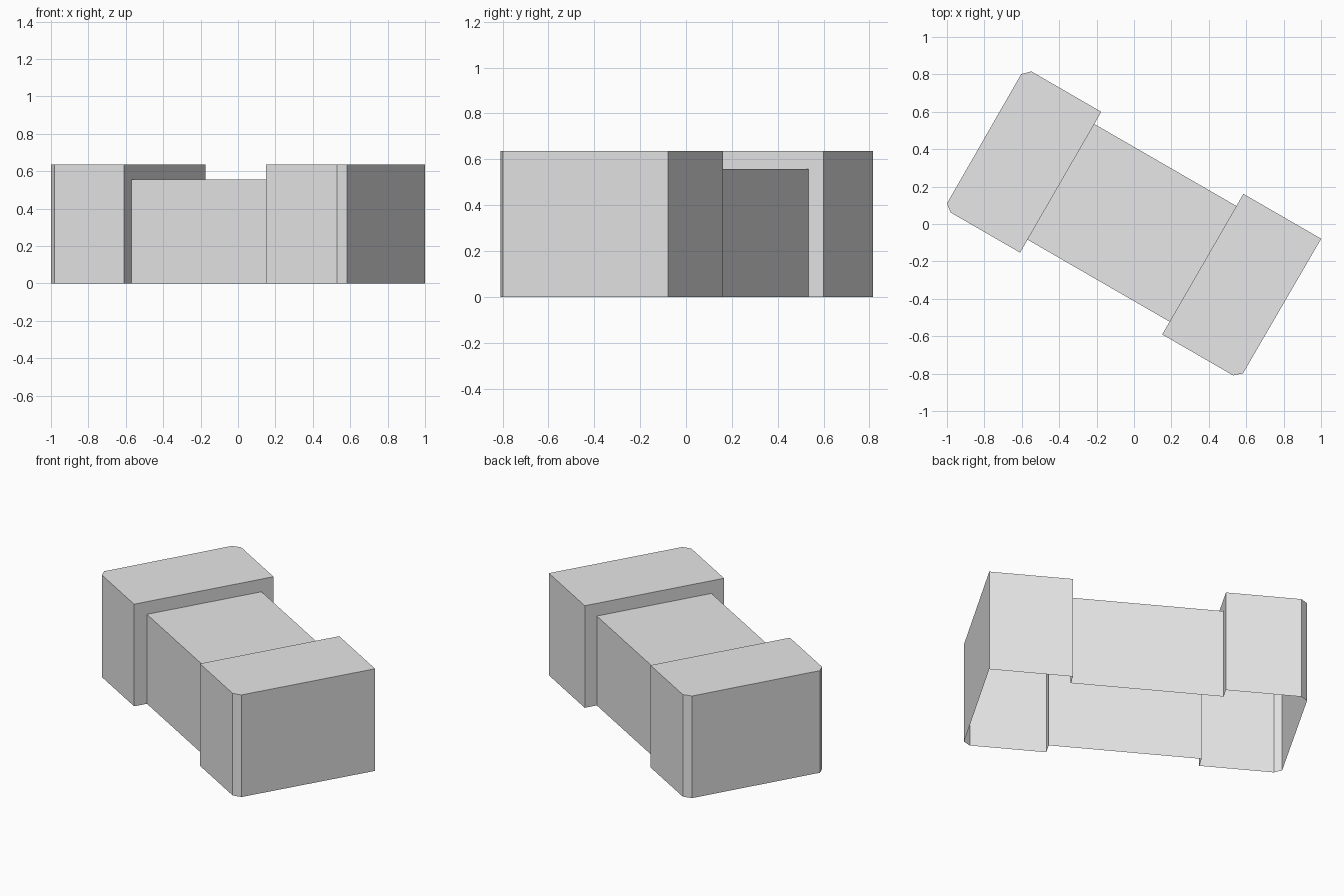
import bpy
import bmesh
from math import radians
from mathutils import Matrix

cube = bpy.data.objects.get("Cube")
if cube:
    bpy.data.objects.remove(cube, do_unlink=True)

BLOCK_TOP = 0.636
BRIDGE_TOP = 0.557
BRIDGE_HALF = 0.357
TURN = Matrix.Rotation(radians(-30), 4, "Z")

grey = bpy.data.materials.new("light grey")
grey.diffuse_color = (0.8, 0.8, 0.8, 1)
grey.use_nodes = True
grey.node_tree.nodes["Principled BSDF"].inputs["Base Color"].default_value = (0.8, 0.8, 0.8, 1)


def add_object(name, faces):
    """Make an open shell from faces given as lists of points."""
    bm = bmesh.new()
    for points in faces:
        bm.faces.new([bm.verts.new(p) for p in points])
    bmesh.ops.remove_doubles(bm, verts=bm.verts, dist=0.0001)
    bm.transform(TURN)
    mesh = bpy.data.meshes.new(name)
    bm.to_mesh(mesh)
    bm.free()
    mesh.materials.append(grey)
    obj = bpy.data.objects.new(name, mesh)
    bpy.context.collection.objects.link(obj)


def wall(a, b, top):
    return [(*a, 0), (*b, 0), (*b, top), (*a, top)]


def end_block(name, outline):
    """Bottomless block; its inner wall is notched where the bridge enters."""
    faces = [wall(a, b, BLOCK_TOP) for a, b in zip(outline, outline[1:])]
    faces.append([(*p, BLOCK_TOP) for p in outline])
    (x, start), (_, end) = outline[-1], outline[0]
    near = BRIDGE_HALF if start > end else -BRIDGE_HALF
    profile = [(start, 0), (near, 0), (near, BRIDGE_TOP), (-near, BRIDGE_TOP),
               (-near, 0), (end, 0), (end, BLOCK_TOP), (start, BLOCK_TOP)]
    faces.append([(x, y, z) for y, z in profile])
    add_object(name, faces)


# End blocks, with small chamfers on the outer corners
LEFT_IN, RIGHT_IN = 0.426, -0.451
end_block("left_block", [(LEFT_IN, -0.436), (0.864, -0.436), (0.904, -0.4),
                         (0.906, 0.432), (LEFT_IN, 0.432)])
end_block("right_block", [(RIGHT_IN, 0.432), (-0.884, 0.432), (-0.923, 0.392),
                          (-0.921, -0.405), (-0.88, -0.437), (RIGHT_IN, -0.437)])

# Lower bridge between the blocks: two side walls and a roof
h = BRIDGE_HALF
corners = [(RIGHT_IN, -h), (LEFT_IN, -h), (LEFT_IN, h), (RIGHT_IN, h)]
add_object("bridge", [wall(corners[0], corners[1], BRIDGE_TOP),
                      wall(corners[2], corners[3], BRIDGE_TOP),
                      [(*p, BRIDGE_TOP) for p in corners]])
